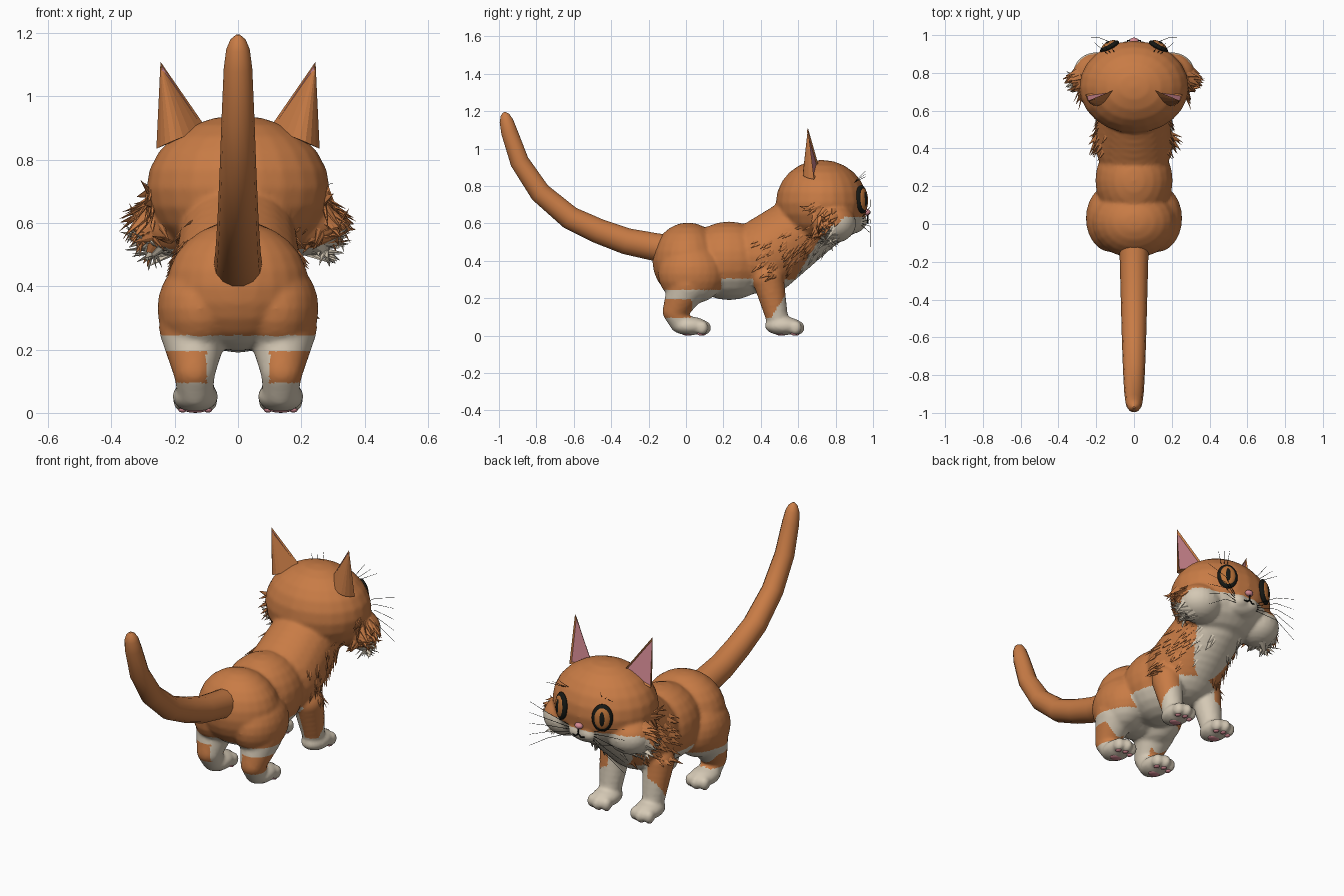
import bpy, bmesh, random
from math import radians
from mathutils import Vector, Matrix
from mathutils.bvhtree import BVHTree

random.seed(4)
if "Cube" in bpy.data.objects:
    bpy.data.objects.remove(bpy.data.objects["Cube"])


def material(name, rgb):
    m = bpy.data.materials.new(name)
    m.use_nodes = True
    m.diffuse_color = (*rgb, 1)
    m.node_tree.nodes["Principled BSDF"].inputs["Base Color"].default_value = (*rgb, 1)
    return m


ORANGE = material("orange fur", (0.58, 0.2, 0.06))
CREAM = material("cream fur", (0.66, 0.58, 0.46))
PINK = material("pink skin", (0.65, 0.25, 0.29))
BLACK = material("black", (0.008, 0.009, 0.007))
AMBER = material("amber iris", (0.5, 0.17, 0.04))


def finish(name, bm, mats, smooth=True):
    me = bpy.data.meshes.new(name)
    bm.to_mesh(me)
    bm.free()
    ob = bpy.data.objects.new(name, me)
    bpy.context.collection.objects.link(ob)
    for m in mats:
        me.materials.append(m)
    for p in me.polygons:
        p.use_smooth = smooth
    return ob


def bake(ob):
    """Replace an object by a plain mesh of its evaluated shape."""
    dg = bpy.context.evaluated_depsgraph_get()
    me = bpy.data.meshes.new_from_object(ob.evaluated_get(dg))
    name, mats = ob.name, list(ob.data.materials)
    bpy.data.objects.remove(ob)
    new = bpy.data.objects.new(name, me)
    bpy.context.collection.objects.link(new)
    me.materials.clear()
    for m in mats:
        me.materials.append(m)
    return new


def blob(bm, c, r, rot=None, seg=24):
    m = Matrix.Translation(c) @ (rot or Matrix()) @ Matrix.Diagonal((*r, 1))
    bmesh.ops.create_uvsphere(bm, u_segments=seg, v_segments=seg // 2, radius=1, matrix=m)


def limb(bm, a, ra, b, rb, steps=7):
    a, b = Vector(a), Vector(b)
    for i in range(steps + 1):
        t = i / steps
        blob(bm, a.lerp(b, t), [ra + (rb - ra) * t] * 3)


def tubes(name, paths, mat, sides):
    """Paths of (x, y, z, radius) points swept into round tubes."""
    cu = bpy.data.curves.new(name, "CURVE")
    cu.dimensions, cu.bevel_depth, cu.bevel_resolution = "3D", 1, sides
    cu.use_fill_caps = True
    cu.materials.append(mat)
    for path in paths:
        s = cu.splines.new("POLY")
        s.points.add(len(path) - 1)
        for pt, (x, y, z, r) in zip(s.points, path):
            pt.co, pt.radius = (x, y, z, 1), r
        s.use_smooth = True
    ob = bpy.data.objects.new(name, cu)
    bpy.context.collection.objects.link(ob)
    return bake(ob)


def is_cream(p):
    x, y, z = abs(p.x), p.y, p.z
    if z < 0.095:
        return True
    if z > 0.45 and y > 0.73:                     # muzzle and cheeks
        return z < min(0.635, 0.565 + 0.7 * (y - 0.75))
    if y > 0.55 + 0.62 * (z - 0.25) and z < 0.6:  # bib
        return True
    if y > 0.36:                                  # inside of the front legs
        return z < 0.3 and x < 0.125
    if y > 0.19:                                  # belly
        return z < 0.305
    if z < 0.195:                                 # hind legs
        return x < 0.1 or y > 0.03
    return z < 0.245


# body, head and legs fused into one skin
bm = bmesh.new()
blob(bm, (0, 0.01, 0.40), (0.225, 0.19, 0.205))
blob(bm, (0, 0.23, 0.4), (0.205, 0.24, 0.21))
limb(bm, (0, 0.42, 0.425), 0.205, (0, 0.66, 0.6), 0.18)
blob(bm, (0, 0.725, 0.71), (0.29, 0.245, 0.23))
blob(bm, (0, 0.885, 0.6), (0.1, 0.075, 0.055))
for s in (-1, 1):
    blob(bm, (s * 0.12, 0.03, 0.33), (0.135, 0.18, 0.16))
    blob(bm, (s * 0.2, 0.79, 0.6), (0.125, 0.12, 0.105))
    blob(bm, (s * 0.035, 0.93, 0.61), (0.05, 0.04, 0.038))
    limb(bm, (s * 0.135, 0.44, 0.3), 0.085, (s * 0.135, 0.49, 0.08), 0.058)
    limb(bm, (s * 0.14, 0.01, 0.27), 0.11, (s * 0.138, -0.06, 0.13), 0.066)
    limb(bm, (s * 0.138, -0.06, 0.13), 0.066, (s * 0.135, -0.03, 0.07), 0.058)
    for fy in (0.02, 0.52):
        blob(bm, (s * 0.135, fy, 0.052), (0.073, 0.1, 0.05))
        for k in (-1, 0, 1):
            blob(bm, (s * 0.135 + k * 0.043, fy + 0.08 - 0.015 * abs(k), 0.042),
                 (0.028, 0.035, 0.038))
body = finish("body", bm, (ORANGE, CREAM))
rm = body.modifiers.new("fuse", "REMESH")
rm.mode, rm.voxel_size = "VOXEL", 0.01
sm = body.modifiers.new("soften", "SMOOTH")
sm.factor, sm.iterations = 0.5, 6
body = bake(body)
for p in body.data.polygons:
    p.use_smooth = True
    p.material_index = int(is_cream(p.center))
bm = bmesh.new()
bm.from_mesh(body.data)
skin = BVHTree.FromBMesh(bm)
bm.free()

# tail
tubes("tail", [[(0, -0.08, 0.46, 0.078), (0, -0.17, 0.475, 0.076), (0, -0.32, 0.505, 0.072),
                (0, -0.47, 0.56, 0.068), (0, -0.62, 0.63, 0.064), (0, -0.78, 0.765, 0.058),
                (0, -0.89, 0.93, 0.052), (0, -0.945, 1.09, 0.045), (0, -0.961, 1.15, 0.037),
                (0, -0.968, 1.18, 0.024), (0, -0.972, 1.195, 0.006)]], ORANGE, 5)

# ears: half cones with an inset pink front
for s, side in ((1, "left"), (-1, "right")):
    bm = bmesh.new()
    tip = bm.verts.new((s * 0.245, 0.652, 1.11))
    a, b, back = Vector((0.1, 0.712, 0.9)), Vector((0.258, 0.685, 0.835)), Vector((0.21, 0.55, 0.86))
    arc = []
    for i in range(9):
        t = i / 8
        q = a * (1 - t) ** 2 + back * 2 * t * (1 - t) + b * t * t
        arc.append(bm.verts.new((s * q.x, q.y, q.z)))
    for u, v in zip(arc, arc[1:]):
        bm.faces.new((u, v, tip)).smooth = True
    front = bm.faces.new((arc[-1], arc[0], tip))
    bm.faces.new(arc[::-1])
    bmesh.ops.recalc_face_normals(bm, faces=bm.faces)
    bmesh.ops.inset_individual(bm, faces=[front], thickness=0.014, depth=-0.008)
    front.material_index = 1
    finish(side + "_ear", bm, (ORANGE, PINK), False)

# eyes: stacked flattened domes lying on the face
for s, side in ((1, "left"), (-1, "right")):
    p, n, _, _ = skin.find_nearest(Vector((s * 0.145, 0.98, 0.735)))
    n = Vector((s * 0.48, 0.87, 0.06)).normalized()
    rot = n.to_track_quat("Y", "Z").to_matrix().to_4x4()
    for part, w, h, d, off, mat in (("eye_rim", 0.056, 0.076, 0.022, 0, BLACK),
                                    ("iris", 0.046, 0.064, 0.022, 0.005, AMBER),
                                    ("pupil", 0.02, 0.046, 0.016, 0.014, BLACK)):
        bm = bmesh.new()
        blob(bm, p + n * off, (w, d, h), rot)
        finish(side + "_" + part, bm, (mat,))

# nose and mouth
bm = bmesh.new()
blob(bm, (0, 0.967, 0.66), (0.024, 0.02, 0.017), seg=16)
finish("nose", bm, (PINK,))
lips = [[(0, 0.972, 0.648, 0.004), (0, 0.972, 0.615, 0.004)]]
for s in (-1, 1):
    lips.append([(0, 0.972, 0.615, 0.004), (s * 0.018, 0.973, 0.6, 0.004),
                 (s * 0.036, 0.97, 0.604, 0.003)])
tubes("mouth", lips, BLACK, 1)

# whiskers on the muzzle and brows
hairs = []
for s in (-1, 1):
    for i in range(5):
        dz = (i - 2) * 0.035
        hairs.append([(s * 0.07, 0.94, 0.61 + dz * 0.3, 0.0015),
                      (s * 0.18, 0.985, 0.62 + dz, 0.0012),
                      (s * 0.3, 0.985, 0.6 + dz * 1.8, 0.0008)])
    for i in range(3):
        hairs.append([(s * (0.1 + 0.02 * i), 0.9, 0.82, 0.0015),
                      (s * (0.13 + 0.04 * i), 0.96, 0.88 - 0.015 * i, 0.0008)])
tubes("whiskers", hairs, BLACK, 1)

# paw pads
bm = bmesh.new()
for s in (-1, 1):
    for fy in (0.02, 0.52):
        blob(bm, (s * 0.135, fy - 0.01, 0.009), (0.034, 0.03, 0.009), seg=12)
        for k in (-1, 0, 1):
            blob(bm, (s * 0.135 + k * 0.04, fy + 0.07 - 0.012 * abs(k), 0.01),
                 (0.014, 0.018, 0.009), seg=12)
finish("paw_pads", bm, (PINK,))

# fur tufts on ruff and cheeks
tufts = {False: bmesh.new(), True: bmesh.new()}


def tuft(target, flow, length, width):
    p, n, _, _ = skin.find_nearest(target)
    d = (flow - n * flow.dot(n)).normalized() * 0.9 + n * 0.4
    d.normalize()
    x = d.cross(n).normalized()
    y = d.cross(x)
    rot = Matrix((x, y, d)).transposed().to_4x4()
    m = Matrix.Translation(p - n * 0.006 + d * length * 0.45) @ rot @ Matrix.Diagonal((1, 0.4, 1, 1))
    bmesh.ops.create_cone(tufts[is_cream(p)], segments=6, cap_ends=True, radius1=width,
                          radius2=0.001, depth=length, matrix=m)


R = random.uniform
for s in (-1, 1):
    for i in range(75):                       # collar and bib
        t = R(0, 1)
        target = Vector((s * R(0.04, 0.3), 0.4 + 0.36 * t, R(0.3, 0.52) + 0.1 * t))
        tuft(target, Vector((s * 0.2, -0.7, -0.55)), R(0.05, 0.085), R(0.012, 0.019))
    for i in range(60):                       # cheeks
        target = Vector((s * R(0.28, 0.36), R(0.66, 0.82), R(0.48, 0.7)))
        tuft(target, Vector((s * 0.8, -0.35, R(-0.9, 0.1))), R(0.06, 0.1), R(0.016, 0.025))
    for i in range(16):                       # hanging cheek points
        target = Vector((s * R(0.22, 0.32), R(0.7, 0.82), 0.5))
        tuft(target, Vector((s * 0.5, -0.2, -0.8)), R(0.08, 0.11), R(0.018, 0.026))
for cream, bm in tufts.items():
    finish("cream_tufts" if cream else "orange_tufts", bm, (CREAM if cream else ORANGE,), False)
